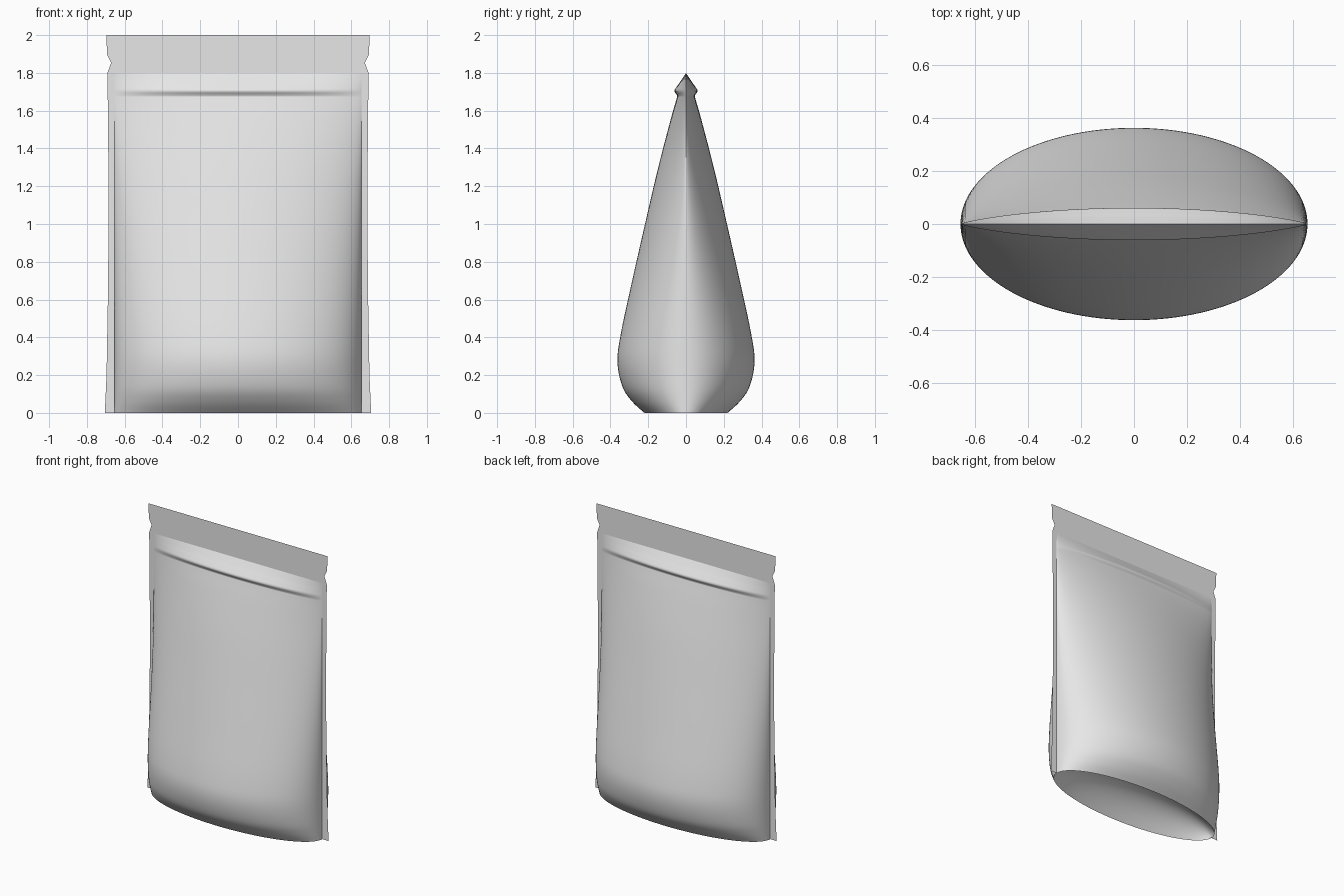
import bpy, bmesh, math

cube = bpy.data.objects.get("Cube")
if cube:
    bpy.data.objects.remove(cube, do_unlink=True)

foil = bpy.data.materials.new("light grey foil")
foil.use_nodes = True
COLOUR = (0.8, 0.8, 0.8, 1)
foil.diffuse_color = COLOUR
foil.node_tree.nodes["Principled BSDF"].inputs["Base Color"].default_value = COLOUR

HALF_WIDTH = 0.655
COLUMNS = 64
GUSSET_HEIGHT = 0.16


def add_object(name, bm, angle):
    mesh = bpy.data.meshes.new(name)
    bm.to_mesh(mesh)
    bm.free()
    mesh.materials.append(foil)
    mesh.shade_smooth()
    mesh.set_sharp_from_angle(angle=math.radians(angle))
    obj = bpy.data.objects.new(name, mesh)
    bpy.context.collection.objects.link(obj)
    return obj


def smooth_path(points, steps):
    """Catmull-Rom curve through the points."""
    p = [points[0]] + points + [points[-1]]
    path = []
    for i in range(1, len(p) - 2):
        a, b, c, d = p[i - 1:i + 3]
        for s in range(steps):
            t = s / steps
            path.append(tuple(
                0.5 * (2 * b[k] + (c[k] - a[k]) * t
                       + (2 * a[k] - 5 * b[k] + 4 * c[k] - d[k]) * t ** 2
                       + (3 * b[k] - a[k] - 3 * c[k] + d[k]) * t ** 3)
                for k in range(2)))
    return path + [points[-1]]


def add_grid(bm, rows):
    verts = [[bm.verts.new(co) for co in row] for row in rows]
    for low, high in zip(verts, verts[1:]):
        for i in range(len(low) - 1):
            bm.faces.new((low[i], low[i + 1], high[i + 1], high[i]))


def bulge(u, z):
    """Share of the full depth left at u, from the middle (0) to a seam (1)."""
    power = 0.5 + 0.3 * max(0, min(1, (z - 0.4) / 1.3)) ** 1.5
    return max(0, 1 - u * u) ** power


# Pouch body: (height, half depth) down the middle, with the zip ridge near the top
profile = smooth_path([
    (0, 0.22), (0.06, 0.285), (0.14, 0.337), (0.27, 0.363), (0.42, 0.345),
    (0.7, 0.285), (1.0, 0.217), (1.3, 0.147), (1.55, 0.082), (1.66, 0.051),
    (1.68, 0.048), (1.705, 0.061), (1.73, 0.047), (1.76, 0.026), (1.8, 0)], 5)
us = [math.sin(math.pi * (i / COLUMNS - 0.5)) for i in range(COLUMNS + 1)]

bm = bmesh.new()
for side in (-1, 1):
    add_grid(bm, [[(u * HALF_WIDTH, side * d * bulge(u, z), z) for u in us]
                  for z, d in profile])

# Bottom gusset folded up into the body
rim = profile[0][1]
add_grid(bm, [[(u * HALF_WIDTH, v * rim * bulge(u, 0),
                GUSSET_HEIGHT * (1 - v * v) * bulge(u, 0)) for u in us]
              for v in [j / 8 - 1 for j in range(17)]])
bmesh.ops.remove_doubles(bm, verts=bm.verts, dist=0.0005)
bmesh.ops.recalc_face_normals(bm, faces=bm.faces)
add_object("pouch_body", bm, 50)

# Flat seal: side seams and top header with tear notches
bm = bmesh.new()
outer = [(0.705, 0), (0.696, 0.2), (0.689, 0.6), (0.685, 1.0), (0.687, 1.4),
         (0.691, 1.8), (0.672, 1.853), (0.693, 1.895), (0.697, 2.0)]
inner = HALF_WIDTH - 0.004
for side in (-1, 1):
    rows = []
    for x, z in outer:
        start = 0 if z > 1.8 else inner
        rows.append([(side * start, 0, z), (side * inner, 0, z), (side * x, 0, z)])
    # Header starts at the top of the body
    rows[5][0] = (0, 0, 1.795)
    rows[5][1] = (side * inner, 0, 1.795)
    add_grid(bm, rows[5:])
    add_grid(bm, [row[1:] for row in rows[:6]])
bmesh.ops.remove_doubles(bm, verts=bm.verts, dist=0.0005)
bmesh.ops.recalc_face_normals(bm, faces=bm.faces)
add_object("seal_flange", bm, 30)
